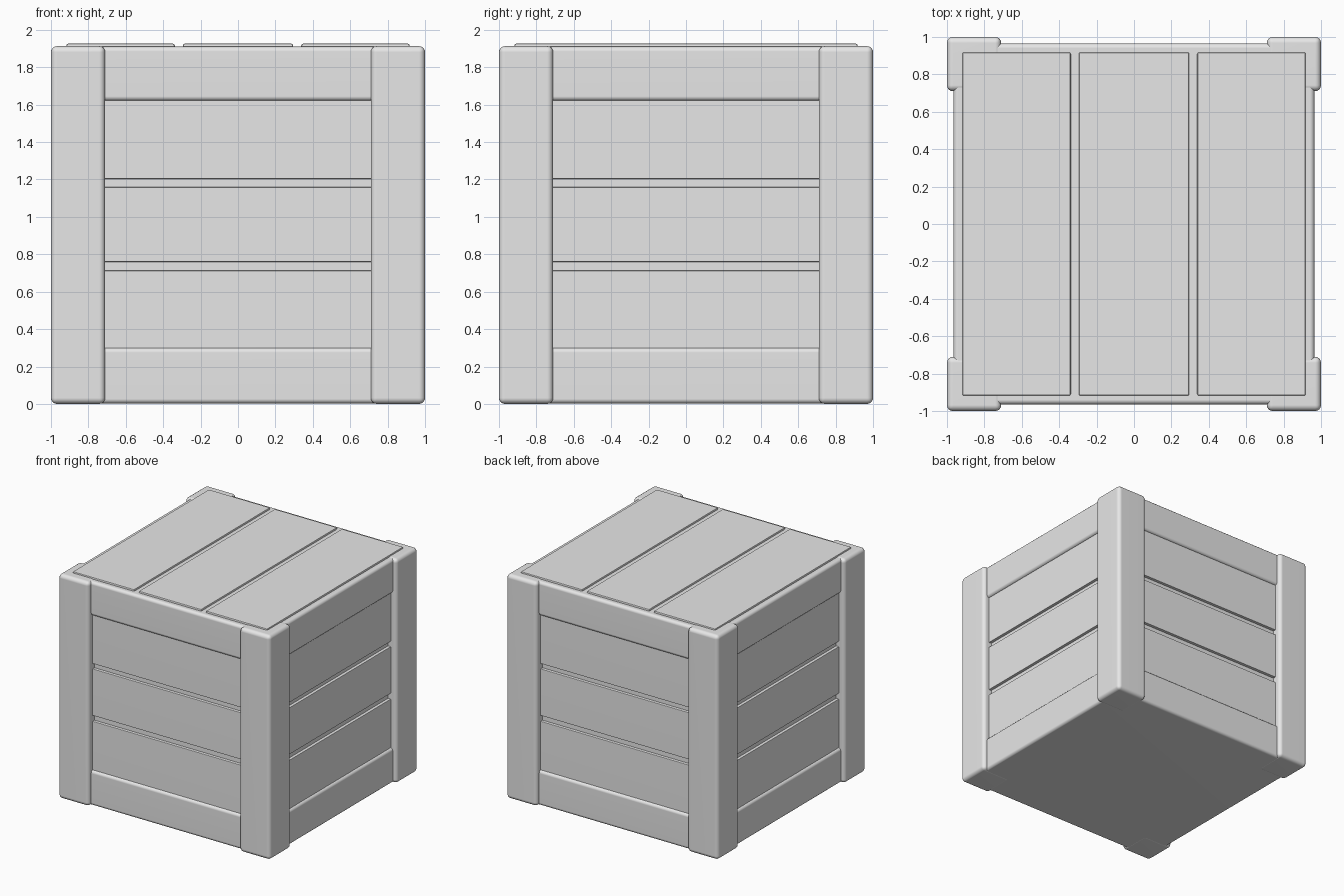
import bpy
import bmesh
import math
from mathutils import Matrix, Vector

if "Cube" in bpy.data.objects:
    bpy.data.objects.remove(bpy.data.objects["Cube"])

grey = bpy.data.materials.new("light grey")
grey.diffuse_color = (0.8, 0.8, 0.8, 1)
grey.use_nodes = True
grey.node_tree.nodes["Principled BSDF"].inputs["Base Color"].default_value = grey.diffuse_color


def box(name, lo, hi, bevel=0.0, segments=3, turn=0.0):
    """Box between two corners, turned about z, with rounded edges."""
    lo, hi = Vector(lo), Vector(hi)
    mesh = bpy.data.meshes.new(name)
    bm = bmesh.new()
    bmesh.ops.create_cube(bm, size=1)
    bmesh.ops.scale(bm, vec=hi - lo, verts=bm.verts)
    bmesh.ops.translate(bm, vec=(lo + hi) / 2, verts=bm.verts)
    bmesh.ops.rotate(bm, cent=(0, 0, 0), matrix=Matrix.Rotation(turn, 3, 'Z'), verts=bm.verts)
    if bevel:
        bmesh.ops.bevel(bm, geom=bm.edges[:], offset=bevel, segments=segments,
                        profile=0.5, affect='EDGES')
    bm.to_mesh(mesh)
    bm.free()
    mesh.materials.append(grey)
    obj = bpy.data.objects.new(name, mesh)
    bpy.context.collection.objects.link(obj)
    bpy.context.view_layer.objects.active = obj
    for o in bpy.context.selected_objects:
        o.select_set(False)
    obj.select_set(True)
    bpy.ops.object.shade_smooth_by_angle(angle=math.radians(35))
    # keep the broad faces flat-looking between the rounded edges
    obj.modifiers.new("Weighted Normal", 'WEIGHTED_NORMAL').keep_sharp = True
    return obj


RAIL = 0.965    # outer face of the rails
PLANK = 0.945   # outer face of the side planks
GROOVE = 0.92   # bottom of the plank grooves

# inner body, seen only in the grooves
box("inner_body", (-GROOVE, -GROOVE, 0.1), (GROOVE, GROOVE, 1.8))

# solid bottom and top rail frames
box("bottom_rails", (-RAIL, -RAIL, 0.002), (RAIL, RAIL, 0.30), 0.025)
box("top_rails", (-RAIL, -RAIL, 1.62), (RAIL, RAIL, 1.91), 0.025)

# four corner posts
for i in range(4):
    box(f"corner_post_{i + 1}", (0.71, 0.71, 0), (1, 1, 1.913), 0.032, 4, i * math.pi / 2)

# three horizontal planks on each side
for i, side in enumerate(("front", "right", "back", "left")):
    for j, (z0, z1) in enumerate(((0.25, 0.713), (0.76, 1.16), (1.203, 1.67))):
        box(f"{side}_plank_{j + 1}", (-0.75, -PLANK, z0), (0.75, -0.85, z1),
            0.006, 2, i * math.pi / 2)

# three lid boards
for j, (x0, x1) in enumerate(((-0.918, -0.338), (-0.295, 0.295), (0.338, 0.918))):
    box(f"lid_board_{j + 1}", (x0, -0.918, 1.86), (x1, 0.918, 1.926), 0.01, 2)
